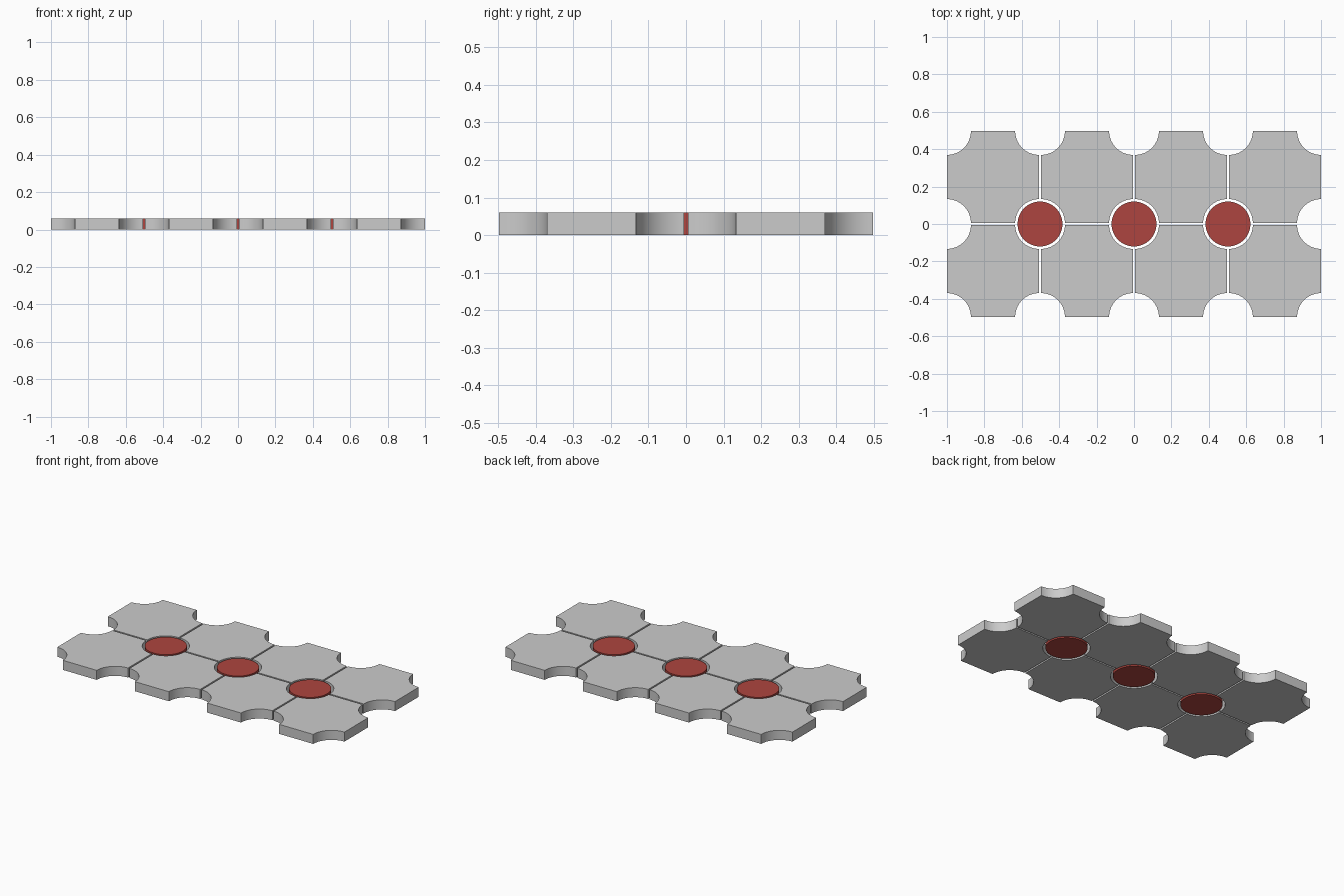
import bpy, bmesh
from math import sin, cos, pi, radians

if "Cube" in bpy.data.objects:
    bpy.data.objects.remove(bpy.data.objects["Cube"])

GAP = 0.01                      # grout gap between tiles
SIDE = (2 - 3 * GAP) / 4        # tile side, four tiles span 2 units
PITCH = SIDE + GAP
THICK = 0.06
NOTCH = 0.128                   # corner cut-out radius
DOT = 0.12                      # round inset radius


def slab_mesh(name, outline):
    """Extrude a closed 2D outline from z = 0 to THICK."""
    bm = bmesh.new()
    face = bm.faces.new([bm.verts.new((x, y, 0)) for x, y in outline])
    ext = bmesh.ops.extrude_face_region(bm, geom=[face])["geom"]
    verts = [g for g in ext if isinstance(g, bmesh.types.BMVert)]
    bmesh.ops.translate(bm, verts=verts, vec=(0, 0, THICK))
    bmesh.ops.recalc_face_normals(bm, faces=bm.faces)
    mesh = bpy.data.meshes.new(name)
    bm.to_mesh(mesh)
    bm.free()
    return mesh


def place(name, mesh, x, y):
    obj = bpy.data.objects.new(name, mesh)
    obj.location = (x, y, 0)
    bpy.context.collection.objects.link(obj)
    return obj


# Square tile outline with a concave quarter circle at each corner
def tile_outline(steps=16):
    pts = []
    for k in range(4):
        a = pi / 4 + k * pi / 2
        cx = SIDE / 2 * (1 if cos(a) > 0 else -1)
        cy = SIDE / 2 * (1 if sin(a) > 0 else -1)
        start = (k + 1) * pi / 2 + pi / 2 + pi / 2
        for i in range(steps + 1):
            t = start - i / steps * pi / 2 - pi / 2 + pi / 2
            pts.append((cx + NOTCH * cos(t), cy + NOTCH * sin(t)))
    # order points so that each notch runs counter-clockwise around the tile
    return pts[::1]


tile_mesh = slab_mesh("tile", tile_outline())
dot_mesh = slab_mesh("round_inset", [(DOT * cos(i * pi / 32), DOT * sin(i * pi / 32))
                                     for i in range(64)])

red = bpy.data.materials.new("brick_red")
red.diffuse_color = (0.42, 0.06, 0.05, 1)
red.use_nodes = True
red.node_tree.nodes["Principled BSDF"].inputs["Base Color"].default_value = red.diffuse_color
dot_mesh.materials.append(red)

# Two rows of four tiles
parts = [place(f"tile_{r + 1}_{c + 1}", tile_mesh, (c - 1.5) * PITCH, (r - 0.5) * PITCH)
         for r in range(2) for c in range(4)]

# Round insets where four tiles meet
parts += [place(f"round_inset_{c + 2}", dot_mesh, c * PITCH, 0) for c in (-1, 0, 1)]

# Smooth curved walls, crisp edges
for obj in parts:
    obj.select_set(True)
bpy.context.view_layer.objects.active = parts[0]
bpy.ops.object.shade_smooth_by_angle(angle=radians(30))
